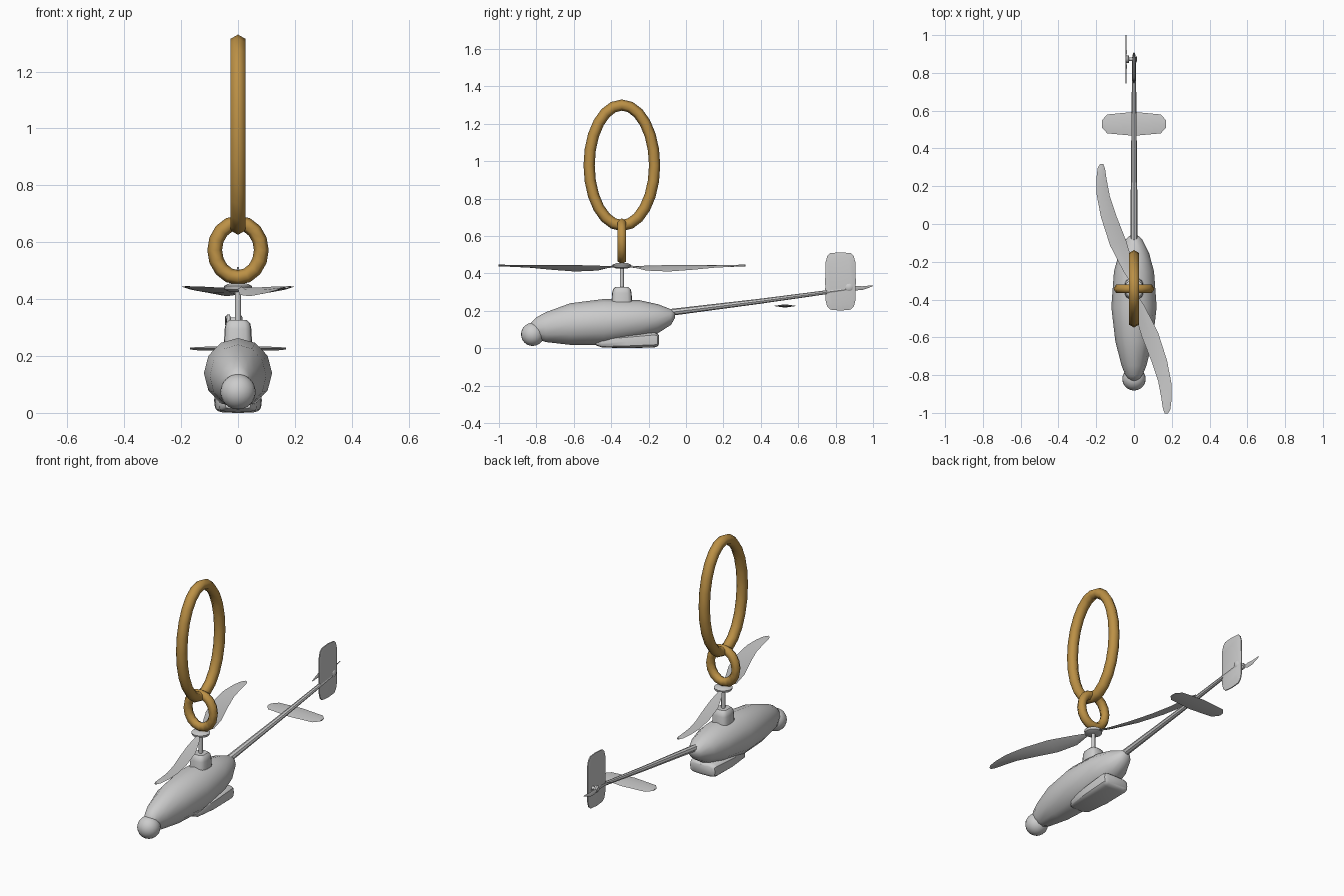
import bpy, bmesh, math
from mathutils import Vector

if "Cube" in bpy.data.objects:
    bpy.data.objects.remove(bpy.data.objects["Cube"])

HUB = Vector((0, -0.343, 0.44))
TAIL = Vector((-0.042, 0.872, 0.325))

gold = bpy.data.materials.new("gold")
gold.diffuse_color = (0.50, 0.28, 0.06, 1)
gold.use_nodes = True
gold.node_tree.nodes["Principled BSDF"].inputs["Base Color"].default_value = gold.diffuse_color


def loft(name, sections, closed=False, angle=40, mat=None):
    """Skin equal-length point loops; cap the ends unless the loft is closed."""
    bm = bmesh.new()
    rings = [[bm.verts.new(p) for p in s] for s in sections]
    n = len(rings[0])
    pairs = list(zip(rings, rings[1:])) + ([(rings[-1], rings[0])] if closed else [])
    for a, b in pairs:
        for i in range(n):
            j = (i + 1) % n
            bm.faces.new((a[i], a[j], b[j], b[i]))
    if not closed:
        bm.faces.new(rings[0])
        bm.faces.new(rings[-1])
    bmesh.ops.recalc_face_normals(bm, faces=bm.faces)
    mesh = bpy.data.meshes.new(name)
    bm.to_mesh(mesh)
    bm.free()
    ob = bpy.data.objects.new(name, mesh)
    bpy.context.collection.objects.link(ob)
    if mat:
        mesh.materials.append(mat)
    smooth(ob, angle)
    return ob


def smooth(ob, angle):
    bpy.ops.object.select_all(action='DESELECT')
    ob.select_set(True)
    bpy.context.view_layer.objects.active = ob
    bpy.ops.object.shade_smooth_by_angle(angle=math.radians(angle))


def loop(center, u, v, ru, rv, n=12, power=1.0, phase=0.0):
    """Ellipse (power 1) or rounded rectangle (power < 1) spanned by u and v."""
    pts = []
    for i in range(n):
        a = 2 * math.pi * i / n + phase
        c, s = math.cos(a), math.sin(a)
        pts.append(Vector(center) + u * ru * math.copysign(abs(c) ** power, c)
                   + v * rv * math.copysign(abs(s) ** power, s))
    return pts


X, Y, Z = Vector((1, 0, 0)), Vector((0, 1, 0)), Vector((0, 0, 1))


def along_y(name, rows, **kw):
    """Body along y from rows of (y, half width, top z, bottom z)."""
    angle = kw.pop("angle", 40)
    return loft(name, [loop((0, y, (t + b) / 2), X, Z, w, (t - b) / 2, **kw)
                       for y, w, t, b in rows], angle=angle)


def ring(name, center, u, ru, rv, tube, segs):
    """Oval chain link of constant hexagonal tube in the plane of u and z."""
    side = u.cross(Z)
    sections = []
    for i in range(segs):
        a = 2 * math.pi * i / segs
        c, s = math.cos(a), math.sin(a)
        out = (u * c * rv + Z * s * ru).normalized()
        sections.append(loop(Vector(center) + u * c * ru + Z * s * rv,
                             out, side, tube, tube, n=6))
    loft(name, sections, closed=True, angle=70, mat=gold)


def rotor(name, center, rows, place, thick):
    """Two thin blades, from rows of two edge points (x, y, z each)."""
    for k, sgn in enumerate((1, -1)):
        secs = []
        for p, q in rows:
            p, q = Vector(p), Vector(q)
            m = (p + q) / 2
            pts = (p, m + Z * thick, q, m - Z * thick)
            secs.append([center + place(Vector((a.x * sgn, a.y * sgn, a.z))) for a in pts])
        loft(f"{name}_blade_{k + 1}", secs, angle=50)


# Fuselage and nose ball
along_y("fuselage", [(-0.83, 0.03, 0.135, 0.07), (-0.80, 0.045, 0.165, 0.05),
                     (-0.75, 0.066, 0.192, 0.033), (-0.62, 0.099, 0.24, 0.018),
                     (-0.44, 0.12, 0.263, 0.016), (-0.25, 0.106, 0.257, 0.048),
                     (-0.15, 0.078, 0.235, 0.08), (-0.08, 0.042, 0.208, 0.125),
                     (-0.06, 0.02, 0.196, 0.16)], angle=60)
bpy.ops.mesh.primitive_uv_sphere_add(segments=20, ring_count=12, radius=0.062,
                                     location=(0, -0.82, 0.074))
nose = bpy.context.object
nose.name = "nose_ball"
smooth(nose, 60)

# Belly pod
along_y("belly_pod", [(-0.48, 0.045, 0.045, 0.015), (-0.45, 0.066, 0.055, 0.004),
                      (-0.32, 0.08, 0.07, 0.0), (-0.17, 0.084, 0.085, 0.004),
                      (-0.152, 0.08, 0.078, 0.01), (-0.145, 0.068, 0.07, 0.02)],
        n=16, power=0.45)

# Mast base, mast and hub
loft("mast_base", [loop((0, HUB.y, z), X, Y, a, b, 16, 0.6) for z, a, b in
                   ((0.235, 0.05, 0.056), (0.295, 0.047, 0.052),
                    (0.315, 0.043, 0.047), (0.326, 0.032, 0.036))])
loft("mast", [loop((0, HUB.y, z), X, Y, 0.011, 0.011) for z in (0.31, 0.45)])
loft("rotor_hub", [loop((0, HUB.y, z), X, Y, r, r, 16) for z, r in
                   ((0.425, 0.028), (0.433, 0.047), (0.446, 0.05), (0.455, 0.03))])

# Main rotor, curved twisted blades
rotor("main_rotor", HUB, [((-0.022, 0.04, 0.0), (0.0, 0.05, -0.005)),
                          ((-0.055, 0.09, 0.0), (-0.005, 0.13, -0.025)),
                          ((-0.127, 0.23, 0.004), (-0.04, 0.25, -0.03)),
                          ((-0.175, 0.38, 0.005), (-0.093, 0.385, -0.02)),
                          ((-0.198, 0.50, 0.005), (-0.128, 0.49, -0.01)),
                          ((-0.199, 0.585, 0.004), (-0.145, 0.58, -0.004)),
                          ((-0.192, 0.64, 0.003), (-0.153, 0.635, 0.0)),
                          ((-0.18, 0.66, 0.002), (-0.163, 0.66, 0.001))],
      lambda p: p, 0.005)

# Tail boom
along_y("tail_boom", [(-0.09, 0.02, 0.209, 0.172), (0.40, 0.015, 0.265, 0.238),
                      (0.885, 0.010, 0.327, 0.308)], n=8)

# Vertical fin
def fin_loop(x, k):
    return loop((x, 0.826, 0.357), Y, Z, 0.082 * k, 0.156 * k, 16, 0.42)

loft("tail_fin", [fin_loop(x, k) for x, k in
                  ((-0.008, 0.8), (-0.003, 1), (0.003, 1), (0.008, 0.8))])

# Horizontal stabiliser
loft("stabiliser", [[Vector((x, 0.53 - h, 0.226)), Vector((x, 0.53, 0.226 + t)),
                     Vector((x, 0.53 + h, 0.226)), Vector((x, 0.53, 0.226 - t))]
                    for x, h, t in ((-0.169, 0.02, 0.003), (-0.142, 0.05, 0.006),
                                    (0, 0.063, 0.009), (0.142, 0.05, 0.006),
                                    (0.169, 0.02, 0.003))], angle=50)

# Tail rotor: axle, hub and blades turning about x
loft("tail_axle", [loop((x, TAIL.y, TAIL.z), Y, Z, r, r) for x, r in
                   ((-0.045, 0.012), (-0.038, 0.02), (-0.028, 0.02), (-0.026, 0.01),
                    (0.009, 0.01), (0.010, 0.02), (0.015, 0.012))])
rotor("tail_rotor", TAIL, [((-0.006, 0.0, 0), (0.004, 0.0, 0)),
                           ((-0.016, 0.035, -0.003), (0.008, 0.035, 0.004)),
                           ((-0.014, 0.07, -0.003), (0.006, 0.07, 0.003)),
                           ((-0.004, 0.10, -0.002), (0.009, 0.10, 0.002)),
                           ((0.007, 0.128, -0.001), (0.011, 0.128, 0.001))],
      lambda p: Vector((p.z, p.y, p.x)), 0.002)

# Hanging links
ring("small_ring", (0, HUB.y, 0.572), X, 0.082, 0.096, 0.026, 16)
ring("large_ring", (0, HUB.y, 0.978), Y, 0.175, 0.322, 0.030, 24)
